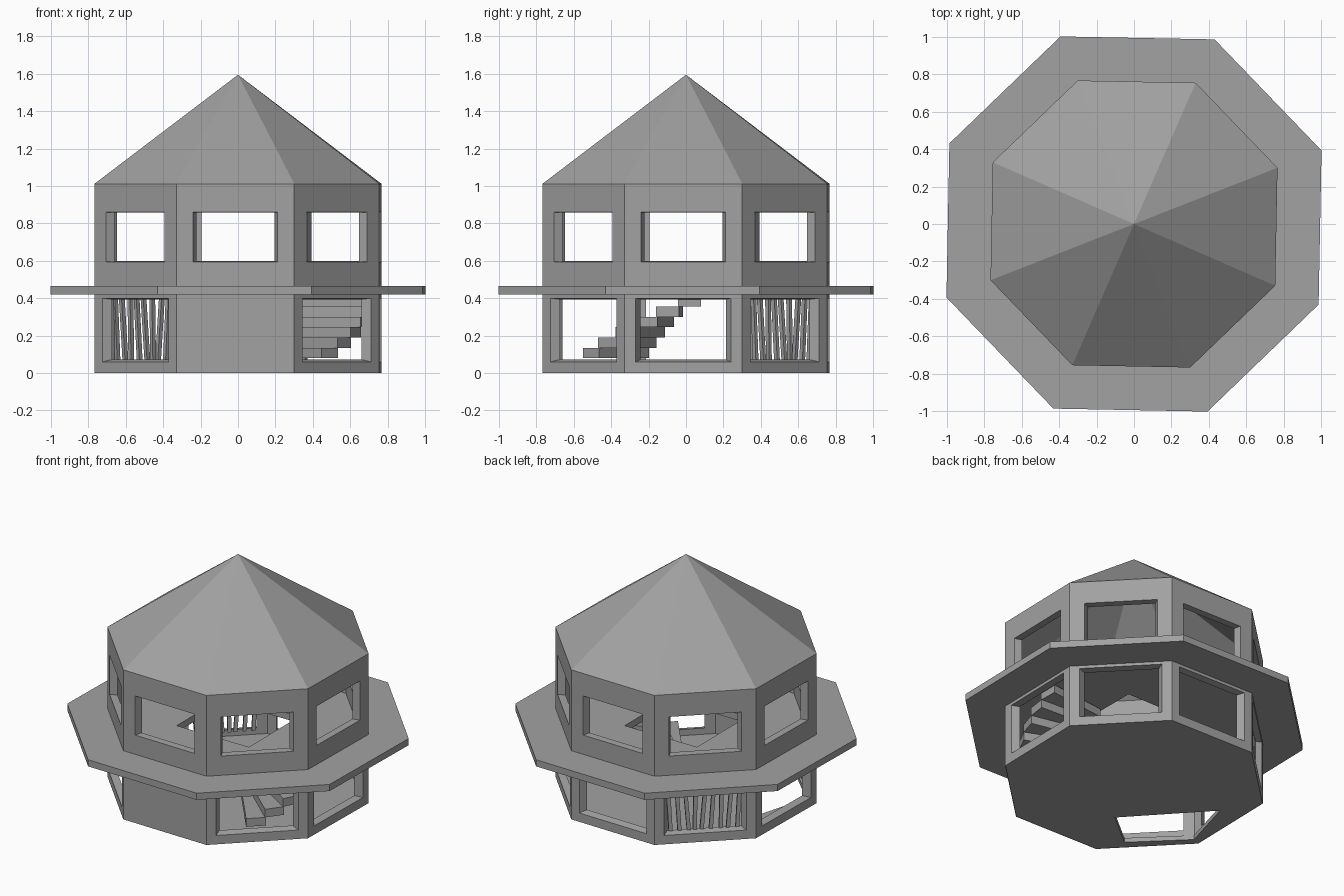
import bpy, bmesh, math, random
from mathutils import Vector

random.seed(4)
if "Cube" in bpy.data.objects:
    bpy.data.objects.remove(bpy.data.objects["Cube"], do_unlink=True)

grey = bpy.data.materials.new("plain_grey")
grey.use_nodes = True
grey.diffuse_color = (0.36, 0.36, 0.36, 1)
grey.node_tree.nodes["Principled BSDF"].inputs["Base Color"].default_value = (0.36, 0.36, 0.36, 1)

TURN = 21.4          # angle of the first corner
WALL_R, DECK_R = 0.824, 1.077
INNER = 0.94         # inside of the walls relative to the outside


def polar(r, deg):
    a = math.radians(deg)
    return Vector((r * math.cos(a), r * math.sin(a), 0))


def octagon(r):
    return [polar(r, TURN + 45 * k) for k in range(8)]


def finish(name, bm):
    bmesh.ops.remove_doubles(bm, verts=bm.verts, dist=0.0001)
    bmesh.ops.recalc_face_normals(bm, faces=bm.faces)
    mesh = bpy.data.meshes.new(name)
    bm.to_mesh(mesh)
    bm.free()
    ob = bpy.data.objects.new(name, mesh)
    bpy.context.collection.objects.link(ob)
    mesh.materials.append(grey)
    return ob


def plate(name, outline, z0, z1, hole=None):
    """Flat slab from an outline, with an optional hole."""
    bm = bmesh.new()
    edges = []
    for loop in filter(None, (outline, hole)):
        vs = [bm.verts.new((p[0], p[1], z0)) for p in loop]
        edges += [bm.edges.new((vs[i], vs[i - 1])) for i in range(len(vs))]
    bmesh.ops.triangle_fill(bm, use_beauty=True, edges=edges)
    bmesh.ops.dissolve_limit(bm, angle_limit=0.01, verts=bm.verts, edges=bm.edges)
    res = bmesh.ops.extrude_face_region(bm, geom=bm.faces[:])
    # keep the lower face as well as the raised copy
    raised = [g for g in res["geom"] if isinstance(g, bmesh.types.BMVert)]
    bottom = [[p.co.copy() for p in f.verts] for f in res["geom"]
              if isinstance(f, bmesh.types.BMFace)]
    bmesh.ops.translate(bm, verts=raised, vec=(0, 0, z1 - z0))
    low = [f for f in bm.faces if all(abs(v.co.z - z0) < 1e-5 for v in f.verts)]
    if not low:
        for pts in bottom:
            bm.faces.new([bm.verts.new(p) for p in pts])
    return finish(name, bm)


def storey(name, z0, z1, width, w0, w1, lip, solid=()):
    """Ring of eight thick wall panels with tapered window openings."""
    bm = bmesh.new()
    corners = octagon(WALL_R)

    def ring(a, b, half, low, high, scale):
        mid, t = (a + b) / 2, (b - a).normalized()
        ends = (a, b) if half is None else (mid - t * half, mid + t * half)
        l, r = [e * scale for e in ends]
        return [bm.verts.new((p.x, p.y, z)) for p, z in
                ((l, low), (r, low), (r, high), (l, high))]

    for k in range(8):
        a, b = corners[k], corners[(k + 1) % 8]
        outer = ring(a, b, None, z0, z1, 1)
        inner = ring(a, b, None, z0, z1, INNER)
        if k in solid:
            bm.faces.new(outer)
            bm.faces.new(inner[::-1])
            continue
        rings = [outer, ring(a, b, width / 2, w0, w1, 1),
                 ring(a, b, width / 2 - lip, w0 + lip, w1 - lip / 2, INNER), inner]
        for p, q in zip(rings, rings[1:]):
            for i in range(4):
                j = (i + 1) % 4
                bm.faces.new((p[i], p[j], q[j], q[i]))
    return finish(name, bm)


# Ground floor slab with a floor opening
floor_hole = [(-0.17, -0.385), (-0.61, 0.095), (-0.715, -0.28), (-0.41, -0.58)]
plate("ground_floor", octagon(WALL_R - 0.002), 0, 0.03, floor_hole)

# Walls; the front panel of the lower storey is solid
storey("lower_walls", 0, 0.42, 0.51, 0.06, 0.4, 0.012, solid=(5,))
storey("upper_walls", 0.465, 1.012, 0.45, 0.595, 0.86, 0.003)

# Balcony deck with a square stairwell
s = 0.27
plate("balcony_deck", octagon(DECK_R), 0.42, 0.465, [(-s, -s), (s, -s), (s, s), (-s, s)])

# Hollow pyramid roof
bm = bmesh.new()
for r, top in ((WALL_R, 1.595), (WALL_R * INNER, 1.55)):
    tip = bm.verts.new((0, 0, top))
    rim = [bm.verts.new((p.x, p.y, 1.012)) for p in octagon(r)]
    for i in range(8):
        bm.faces.new((rim[i - 1], rim[i], tip))
    if r == WALL_R:
        eave = rim
for i in range(8):
    bm.faces.new((eave[i - 1], eave[i], rim[i], rim[i - 1]))
finish("roof", bm)

# Winding stair along the inside of the walls
for k in range(6):
    a, z = -51 + 9.5 * k, 0.08 + 0.055 * k
    tread = [polar(0.3, a), polar(0.71, a), polar(0.71, a + 10), polar(0.3, a + 10)]
    plate(f"stair_tread_{k + 1}", tread, z, z + 0.055)

# Uneven slats across one back window
out, along = polar(1, TURN + 112.5), polar(1, TURN + 22.5)
for k in range(9):
    offset = -0.215 + 0.054 * k
    lean = random.uniform(-0.035, 0.035)
    bm = bmesh.new()
    bmesh.ops.create_cube(bm, size=1)
    for v in bm.verts:
        c = v.co.copy()
        p = out * (0.715 + 0.02 * c.x) + along * (offset + 0.024 * c.y + lean * c.z)
        v.co = (p.x, p.y, 0.235 + 0.35 * c.z)
    finish(f"window_slat_{k + 1}", bm)
